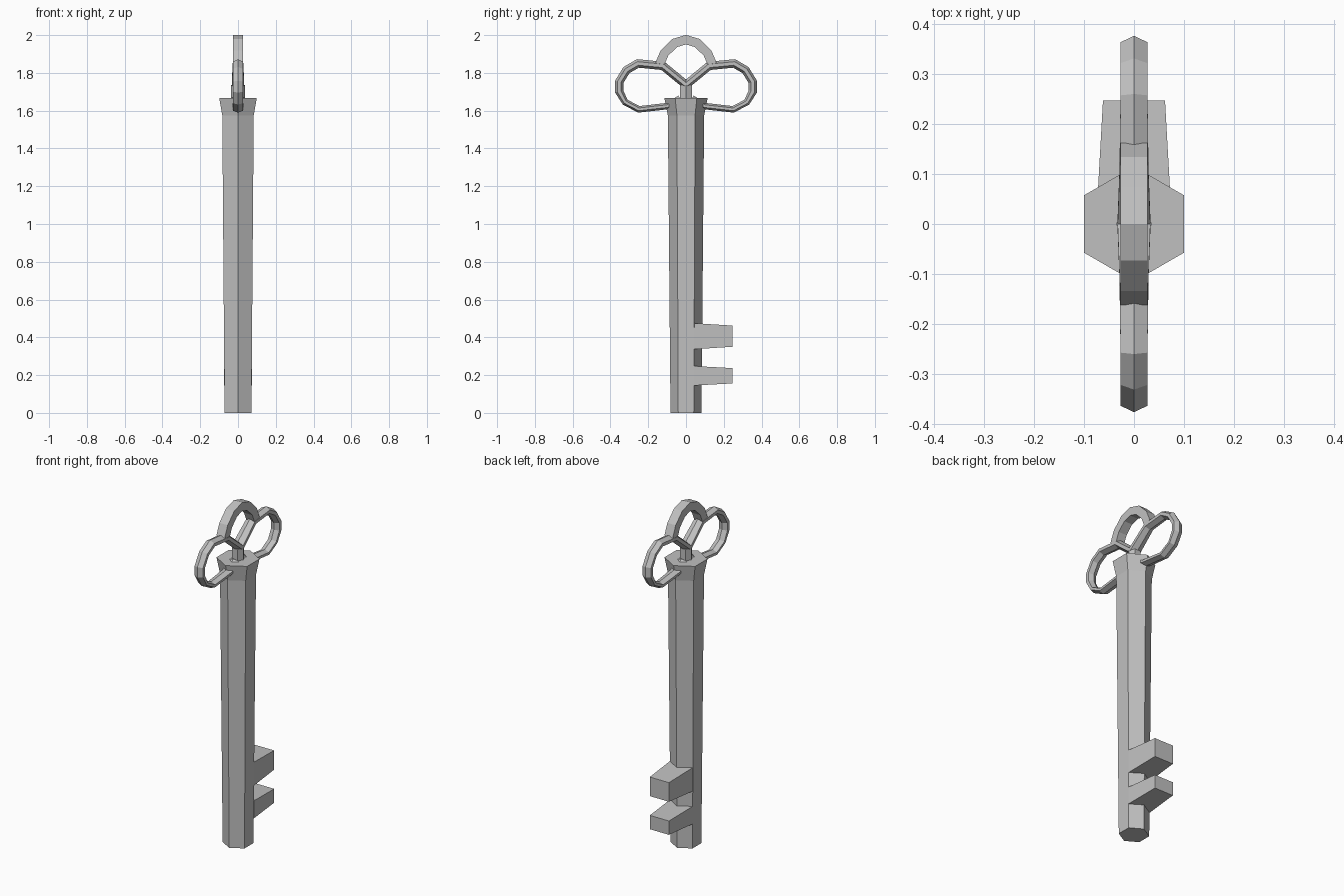
import bpy, bmesh, math
from mathutils import Vector

if "Cube" in bpy.data.objects:
    bpy.data.objects.remove(bpy.data.objects["Cube"])

# Single metal colour
metal = bpy.data.materials.new("grey_metal")
metal.use_nodes = True
grey = (0.53, 0.53, 0.53, 1)
metal.diffuse_color = grey
metal.node_tree.nodes["Principled BSDF"].inputs["Base Color"].default_value = grey


def loft(name, rings):
    """Skin equal-length rings of points into a closed flat-shaded solid."""
    bm = bmesh.new()
    loops = [[bm.verts.new(p) for p in ring] for ring in rings]
    n = len(loops[0])
    for a, b in zip(loops, loops[1:]):
        for i in range(n):
            j = (i + 1) % n
            bm.faces.new((a[i], a[j], b[j], b[i]))
    bm.faces.new(loops[0])
    bm.faces.new(loops[-1])
    bmesh.ops.recalc_face_normals(bm, faces=bm.faces)
    mesh = bpy.data.meshes.new(name)
    bm.to_mesh(mesh)
    bm.free()
    mesh.materials.append(metal)
    obj = bpy.data.objects.new(name, mesh)
    bpy.context.collection.objects.link(obj)
    return obj


def hexagon(radius, z, turn=90):
    angles = [math.radians(turn + 60 * i) for i in range(6)]
    return [(radius * math.cos(a), radius * math.sin(a), z) for a in angles]


def sweep(name, path, section):
    """Carry a section along a path in the side plane, with mitred corners."""
    pts = [Vector(p) for p in path]
    rings = []
    for i, p in enumerate(pts):
        d0 = (p - pts[max(i - 1, 0)]).normalized()
        d1 = (pts[min(i + 1, len(pts) - 1)] - p).normalized()
        d = (d0 + d1).normalized()
        normal = Vector((-d.y, d.x))
        miter = 1 / max(d.dot(d1 if d1.length else d0), 0.7)
        ring = []
        for u, x in section(p):
            q = p + normal * u * miter
            ring.append((x, q.x, q.y))
        rings.append(ring)
    return loft(name, rings)


def lobe_section(p):
    # Ridged inside and outside, slightly wider near the stem
    t = 0.022 if p.y > 1.65 else 0.017
    w = 0.027 + 0.006 * max(0, 1 - abs(p.x) / 0.16)
    e = t * 0.42
    return [(t, 0), (e, w), (-e, w), (-t, 0), (-e, -w), (e, -w)]


def arch_section(p):
    return [(0.024, 0.027), (-0.024, 0.027), (-0.024, -0.027), (0.024, -0.027)]


# Tapered six-sided shaft with flared collar
loft("shaft", [hexagon(0.082, 0), hexagon(0.096, 1.575), hexagon(0.115, 1.668)])

# Stem between the shaft and the bow
loft("stem", [hexagon(0.036, 1.6, 0), hexagon(0.036, 1.735, 0)])

# Two side loops of the bow
lobe = [(0, 1.737), (0.122, 1.837), (0.255, 1.850), (0.315, 1.815),
        (0.354, 1.752), (0.354, 1.702), (0.322, 1.645), (0.25, 1.607),
        (0.1, 1.624), (0.03, 1.66)]
for side, sign in (("back", 1), ("front", -1)):
    sweep(side + "_loop", [(sign * y, z) for y, z in lobe], lobe_section)

# Top arch of the bow
half = [(0.139, 1.845), (0.114, 1.745 + 0.15 - 0.152 + 0.152), ]
half = [(0.14, 1.845), (0.114, 1.905), (0.06, 1.958)]
arch = [(-y, z) for y, z in half] + [(0, 1.976)] + [(y, z) for y, z in reversed(half)]
sweep("top_arch", arch, arch_section)

# Two tapering teeth growing from the back of the shaft
for name, low, high, inset in (("upper_tooth", 0.337, 0.475, 0.013),
                               ("lower_tooth", 0.145, 0.248, 0.011)):
    rings = []
    for y, w, cut in ((0.041, 0.0735, 0), (0.247, 0.062, inset)):
        a, b = low + cut, high - cut
        rings.append([(-w, y, a), (w, y, a), (w, y, b), (-w, y, b)])
    loft(name, rings)
